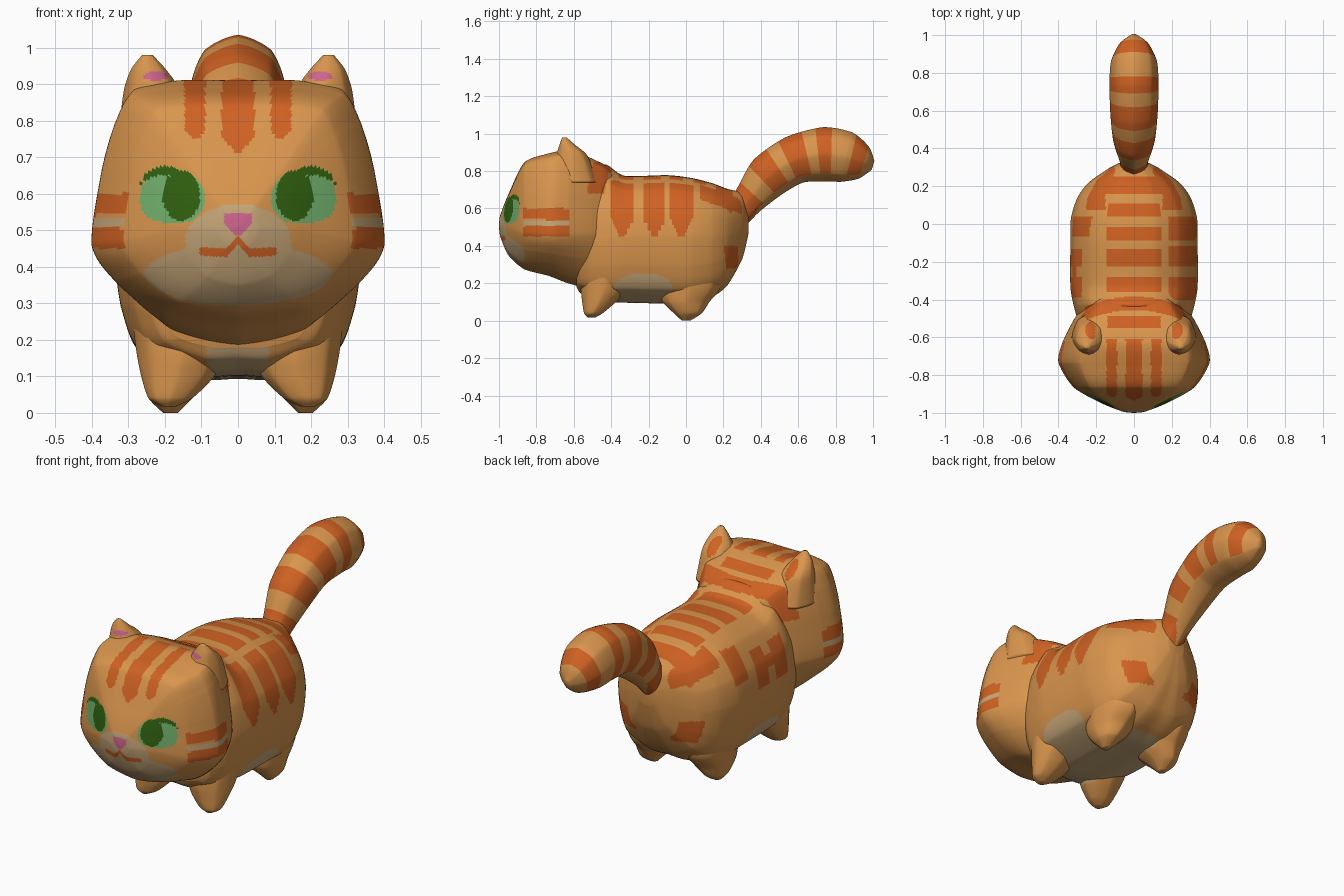
import bpy, bmesh, math
from mathutils import Vector

if "Cube" in bpy.data.objects:
    bpy.data.objects.remove(bpy.data.objects["Cube"])

# Flat colours
PALETTE = [("orange_fur", (.69, .30, .074)), ("stripe_fur", (.62, .12, .016)),
           ("cream_fur", (.57, .385, .19)), ("eye_green", (.165, .43, .15)),
           ("pupil_green", (.03, .12, .005)), ("pink_skin", (.62, .13, .27))]
FUR, STRIPE, CREAM, EYE, PUPIL, PINK = range(6)
MATS = []
for mat_name, rgb in PALETTE:
    m = bpy.data.materials.new(mat_name)
    m.diffuse_color = (*rgb, 1)
    m.use_nodes = True
    m.node_tree.nodes["Principled BSDF"].inputs["Base Color"].default_value = m.diffuse_color
    MATS.append(m)


def spline(p, k, closed, bend=.7):
    """Curve through points, k steps per span; bend 0 is straight, 1 is fully rounded."""
    n, out = len(p), []
    at = lambda i: p[i % n] if closed else p[max(0, min(n - 1, i))]
    for i in range(n if closed else n - 1):
        a, b, c, d = at(i - 1), at(i), at(i + 1), at(i + 2)
        for j in range(k):
            t = j / k
            curve = b + .5 * t * ((c - a) + t * ((2 * a - 5 * b + 4 * c - d) + t * (3 * (b - c) + d - a)))
            out.append(b.lerp(c, t).lerp(curve, bend))
    return out if closed else out + [p[-1]]


def loft(name, rings, around, along, rule):
    """Skin closed rings; rule(centre, normal, station) picks each face's colour."""
    dense = [spline(r, around, True) for r in rings]
    cols = [spline(list(c), along, False) for c in zip(*dense)]
    bm = bmesh.new()
    grid = [[bm.verts.new(v) for v in c] for c in cols]
    n, rows, station = len(cols), len(cols[0]), {}
    for r in range(rows - 1):
        for i in range(n):
            a, b = grid[i], grid[(i + 1) % n]
            station[bm.faces.new((a[r], b[r], b[r + 1], a[r + 1]))] = (r + .5) / along
    for r in (0, rows - 1):
        station[bm.faces.new([g[r] for g in grid])] = r / along
    bmesh.ops.recalc_face_normals(bm, faces=bm.faces)
    for f, s in station.items():
        f.smooth = True
        f.material_index = rule(f.calc_center_median(), f.normal, s)
    me = bpy.data.meshes.new(name)
    bm.to_mesh(me)
    bm.free()
    for m in MATS:
        me.materials.append(m)
    ob = bpy.data.objects.new(name, me)
    bpy.context.collection.objects.link(ob)
    return ob


def section(profile, y, w, top, mid, bot):
    """Upright mirrored cross-section at depth y."""
    half = [Vector((u * w, y, mid + v * ((top - mid) if v > 0 else (mid - bot)))) for u, v in profile]
    return half + [Vector((-p.x, p.y, p.z)) for p in half[-2:0:-1]]


def flat_ring(side, z, cx, cy, rx, ry):
    return [Vector((side * (cx + rx * math.cos(a)), cy + ry * math.sin(a), z))
            for a in (math.tau * i / 8 for i in range(8))]


def oval(u, v, cu, cv, ru, rv):
    return ((u - cu) / ru) ** 2 + ((v - cv) / rv) ** 2 < 1


# Painted markings
def neck_marks(x, y, z):
    return (abs(y + .42 + .8 * x * x) < .036 and z > .68) or \
           (abs(x) < .14 and -.55 < y < -.49 and z > .6)


def head_rule(c, n, s):
    x, y, z = c
    ax = abs(x)
    if y < -.7 and n.y < -.05:
        if oval(ax, z, .2, .6, .073, .076) and not oval(ax, z, .205, .575, .08, .076):
            return PUPIL
        if oval(ax, z, .155, .595, .051, .069):
            return PUPIL
        if z > .522 and oval(ax, z, .18, .588, .089, .078):
            return EYE
        if .485 < z < .546 and ax < .038 * min(1, (z - .478) / .04):
            return PINK
        if ax < .105 and abs(z - .439 - .035 * max(0, 1 - ax / .03) - .08 * max(0, ax - .06)) < .012:
            return STRIPE
        if oval(ax, z, 0, .38, .255, .085) or oval(ax, z, 0, .47, .145, .1):
            return CREAM
    if -.95 < y < -.61 and n.z > 0:
        if z > .71 and ax < .045 * min(1, (z - .70) / .06):
            return STRIPE
        if z > .755 and abs(ax - .118) < .028 * min(1, (z - .735) / .04):
            return STRIPE
    if neck_marks(x, y, z) or (n.z > 0 and oval(ax, y, .23, -.56, .035, .05)):
        return STRIPE
    if ax > .27 and -.87 < y < -.62:
        if .54 < z < .6 or .45 < z < .505:
            return STRIPE
        if .51 < z < .535:
            return CREAM
    return FUR


def torso_rule(c, n, s):
    x, y, z = c
    ax = abs(x)
    if oval(y, z, -.23, .18, .155, .075) or (z < .14 and ax < .2 and -.45 < y < .1) \
            or (z < .19 and ax < .085 and y < -.4):
        return CREAM
    if neck_marks(x, y, z):
        return STRIPE
    if n.z > .3:  # bars along the spine
        for y0, y1, w in ((-.36, -.29, .145), (-.22, -.13, .145), (-.085, -.02, .145),
                          (.04, .11, .14), (.16, .25, .2)):
            if y0 < y < y1 and ax < w:
                return STRIPE
    if x > .18:  # right flank
        for yc in (-.34, -.17, -.025):
            if .45 < z < .75 and abs(y - yc) < .062 * min(1, (z - .42) / .13):
                return STRIPE
    elif x < -.18:  # left flank, two bars joined, one short bar
        if .46 < z < .65 and (abs(y + .34) < .05 or abs(y + .18) < .05):
            return STRIPE
        if (.54 < z < .6 and -.34 < y < -.18) or (.54 < z < .70 and abs(y + .015) < .055):
            return STRIPE
    if ax > .1:  # rump
        if .28 < z < .40 and .2 + .12 * (.40 - z) < y < .28:
            return STRIPE
        if .07 < y < .3 and abs(z - .69 + .35 * (y - .07)) < .04:
            return STRIPE
    return FUR


def tail_rule(c, n, s):
    bands = ((.2, 1.3), (1.8, 2.45), (2.8, 3.4), (3.75, 4.3), (5.2, 6.0))
    return STRIPE if n.z > -.65 and any(a < s < b for a, b in bands) else FUR


def ear_rule(c, n, s):
    ax = abs(c.x)
    if n.y < -.2 and oval(ax, c.z, .225, .922, .034, .012):
        return PINK
    return STRIPE if n.y > .3 and oval(ax, c.z, .23, .91, .028, .04) else FUR


def leg_rule(c, n, s):
    return CREAM if c.z > .09 and abs(c.x) < .09 and c.y > -.5 else FUR


# Head: wide cheeks, narrower flat crown, pointed muzzle
HEAD_PROFILE = [(0, 1), (.42, 1), (.72, .95), (.84, .76), (.93, .47), (1, 0), (.83, -.45), (.5, -.85), (0, -1)]
HEAD = [(-1.0, .005, .513, .51, .507), (-.993, .06, .565, .505, .45), (-.95, .17, .675, .5, .35),
        (-.865, .32, .845, .47, .275), (-.735, .40, .893, .46, .24), (-.63, .38, .91, .46, .20),
        (-.5, .315, .865, .46, .17), (-.4, .24, .80, .46, .2), (-.34, .1, .6, .45, .35)]
loft("head", [section(HEAD_PROFILE, *s) for s in HEAD], 16, 18, head_rule)

# Torso
TORSO_PROFILE = [(0, 1), (.35, .97), (.7, .77), (.93, .4), (1, 0), (.95, -.45), (.8, -.8), (.35, -1), (0, -1)]
TORSO = [(-.585, .2, .45, .3, .18), (-.565, .25, .6, .37, .15), (-.51, .295, .78, .42, .12),
         (-.43, .32, .835, .44, .105), (-.33, .337, .775, .45, .1), (-.1, .337, .778, .45, .095),
         (.03, .334, .763, .45, .095), (.14, .3, .735, .45, .13), (.22, .24, .705, .45, .19),
         (.30, .125, .68, .5, .33), (.335, .05, .6, .53, .47)]
loft("torso", [section(TORSO_PROFILE, *s) for s in TORSO], 13, 13, torso_rule)

# Tail: y, z, half width, half thickness
TAIL = [(.25, .55, .07, .08), (.33, .64, .075, .085), (.44, .77, .11, .12), (.58, .86, .125, .13),
        (.74, .89, .13, .145), (.86, .875, .122, .135), (.95, .845, .08, .09), (1.0, .83, .015, .025)]
rings = []
for i, (y, z, rx, rn) in enumerate(TAIL):
    a, b = TAIL[max(0, i - 1)], TAIL[min(len(TAIL) - 1, i + 1)]
    tan = Vector((0, b[0] - a[0], b[1] - a[1])).normalized()
    up = Vector((0, -tan.z, tan.y))
    rings.append([Vector((rx * math.cos(t), y, z)) + up * rn * math.sin(t)
                  for t in (math.tau * k / 8 for k in range(8))])
loft("tail", rings, 9, 14, tail_rule)

# Legs and ears: z, centre x, centre y, radius x, radius y
FRONT_LEG = [(.35, .18, -.42, .12, .11), (.18, .155, -.435, .125, .125), (.1, .165, -.465, .1, .09),
             (.04, .185, -.495, .06, .05), (.018, .19, -.505, .02, .022)]
BACK_LEG = [(.35, .18, .03, .12, .16), (.18, .155, .02, .125, .165), (.1, .165, 0, .1, .125),
            (.04, .185, .01, .06, .075), (0, .185, 0, .02, .022)]
EAR = [(.74, .22, -.6, .11, .13), (.88, .235, -.61, .078, .085), (.94, .245, -.635, .048, .042),
       (.98, .248, -.65, .014, .012)]
for side, tag in ((1, "right"), (-1, "left")):
    for name, shape, rule in (("front_leg", FRONT_LEG, leg_rule), ("back_leg", BACK_LEG, leg_rule),
                              ("ear", EAR, ear_rule)):
        loft(f"{name}_{tag}", [flat_ring(side, *s) for s in shape], 8, 10, rule)
